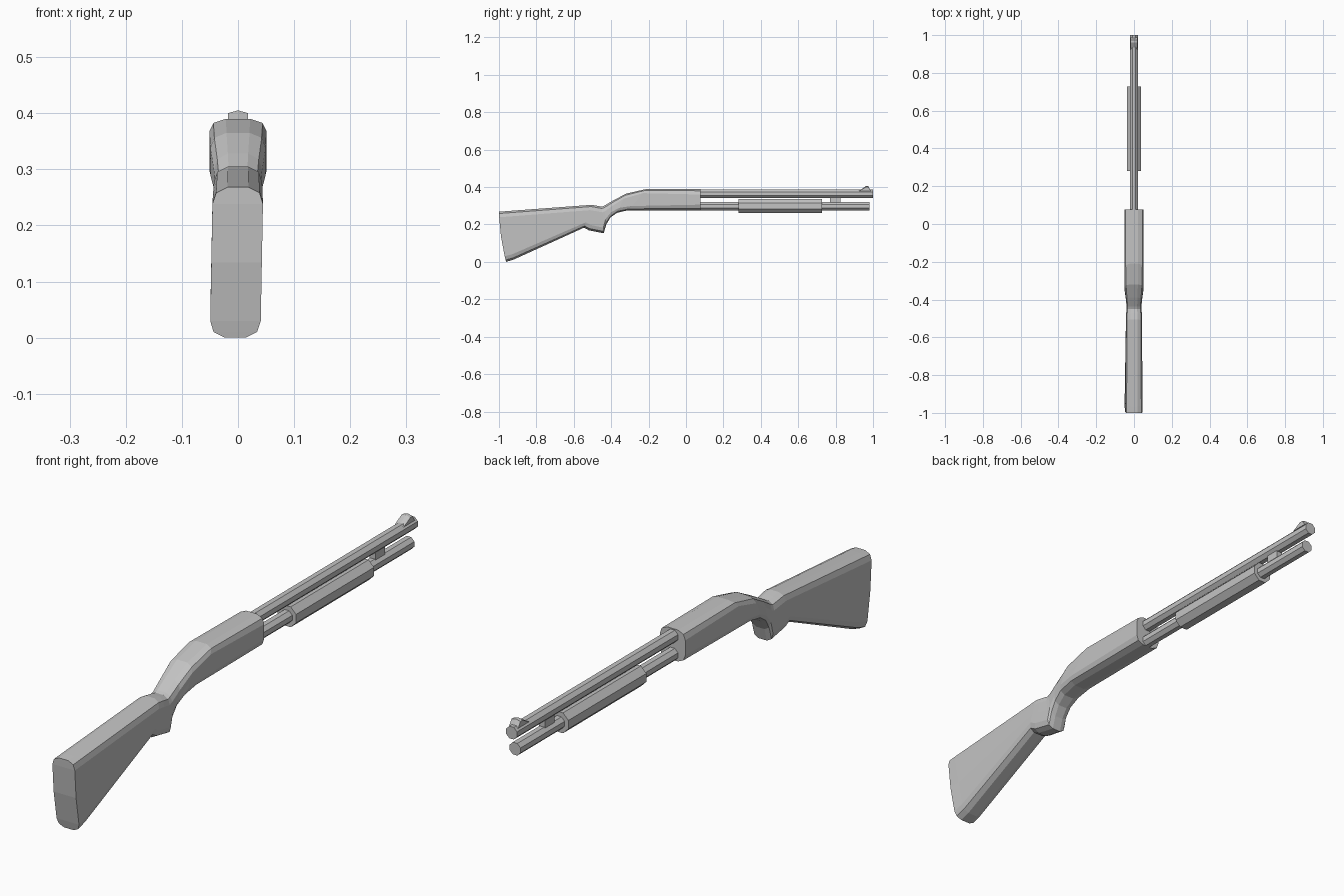
import bpy, bmesh
from math import pi, cos, sin

if "Cube" in bpy.data.objects:
    bpy.data.objects.remove(bpy.data.objects["Cube"])

grey = bpy.data.materials.new("plain_grey")
grey.use_nodes = True
colour = (0.55, 0.55, 0.55, 1)
grey.diffuse_color = colour
grey.node_tree.nodes["Principled BSDF"].inputs["Base Color"].default_value = colour


def finish(name, bm):
    bmesh.ops.recalc_face_normals(bm, faces=bm.faces)
    mesh = bpy.data.meshes.new(name)
    bm.to_mesh(mesh)
    bm.free()
    mesh.materials.append(grey)
    obj = bpy.data.objects.new(name, mesh)
    bpy.context.collection.objects.link(obj)
    return obj


def bridge(bm, a, b):
    n = len(a)
    for i in range(n):
        j = (i + 1) % n
        bm.faces.new((a[i], a[j], b[j], b[i]))


def strip_cap(bm, ring):
    # quads between the left and right halves of a ring
    n = len(ring)
    for i in range(n // 2 - 1):
        bm.faces.new((ring[i], ring[i + 1], ring[n - 2 - i], ring[n - 1 - i]))


def section(bm, top, bottom, width, lean=0, bow=0):
    # rounded slab cross-section from a top point to a bottom point
    (ty, tz), (by, bz) = top, bottom
    length = ((ty - by) ** 2 + (tz - bz) ** 2) ** 0.5
    half = [(0.42, 0), (0.86, 0.01 / length), (1, 0.03 / length), (1, 0.5)]
    half += [(w, 1 - t) for w, t in reversed(half[:3])]
    points = [(w, t) for w, t in half] + [(-w, t) for w, t in reversed(half)]
    ring = []
    for w, t in points:
        y = ty + (by - ty) * t - bow * 4 * t * (1 - t)
        ring.append(bm.verts.new((w * width + lean * t, y, tz + (bz - tz) * t)))
    return ring


# Stock, grip and receiver in one lofted body
stations = [
    ((-1.0, 0.268), (-0.962, 0.0), 0.045, -0.005, 0.008),
    ((-0.965, 0.271), (-0.922, 0.012), 0.045, -0.005, 0),
    ((-0.505, 0.305), (-0.545, 0.183), 0.043, 0, 0),
    ((-0.475, 0.300), (-0.520, 0.169), 0.042, 0, 0),
    ((-0.450, 0.295), (-0.440, 0.153), 0.040, 0, 0),
    ((-0.438, 0.300), (-0.426, 0.200), 0.040, 0, 0),
    ((-0.390, 0.328), (-0.405, 0.236), 0.043, 0, 0),
    ((-0.320, 0.365), (-0.370, 0.262), 0.049, 0, 0),
    ((-0.210, 0.390), (-0.310, 0.276), 0.051, 0, 0),
    ((0.077, 0.390), (0.077, 0.276), 0.051, 0, 0),
]
bm = bmesh.new()
rings = [section(bm, *s) for s in stations]
for a, b in zip(rings, rings[1:]):
    bridge(bm, a, b)
strip_cap(bm, rings[0])
strip_cap(bm, rings[-1])
finish("stock_and_receiver", bm)


def octagon_rod(name, y0, y1, z, radius):
    bm = bmesh.new()
    r = radius / cos(pi / 8)
    rings = []
    for y in (y0, y1):
        angles = [pi / 8 + i * pi / 4 for i in range(8)]
        rings.append([bm.verts.new((r * cos(a), y, z + r * sin(a))) for a in angles])
    bridge(bm, *rings)
    for ring in rings:
        bm.faces.new(ring)
    return finish(name, bm)


octagon_rod("barrel", 0.05, 1.0, 0.364, 0.022)
octagon_rod("magazine_tube", 0.05, 0.98, 0.298, 0.022)
octagon_rod("sliding_forend", 0.28, 0.727, 0.299, 0.037)

# Lug joining the barrel and the tube
bm = bmesh.new()
bmesh.ops.create_cube(bm, size=1)
bmesh.ops.scale(bm, vec=(0.024, 0.055, 0.04), verts=bm.verts)
bmesh.ops.translate(bm, vec=(0, 0.798, 0.331), verts=bm.verts)
finish("barrel_lug", bm)

# Front sight: a ramp with a ridge along its centre
bm = bmesh.new()
profile = [(0.925, 0.380), (0.962, 0.400), (0.975, 0.400), (0.988, 0.380)]
sides = []
for x, lift in ((-0.018, 0), (0, 0.005), (0.018, 0)):
    sides.append([bm.verts.new((x, y, z + (lift if z > 0.39 else 0))) for y, z in profile])
bridge(bm, sides[0], sides[1])
bridge(bm, sides[1], sides[2])
bm.faces.new(sides[0])
bm.faces.new(sides[2])
finish("front_sight", bm)
